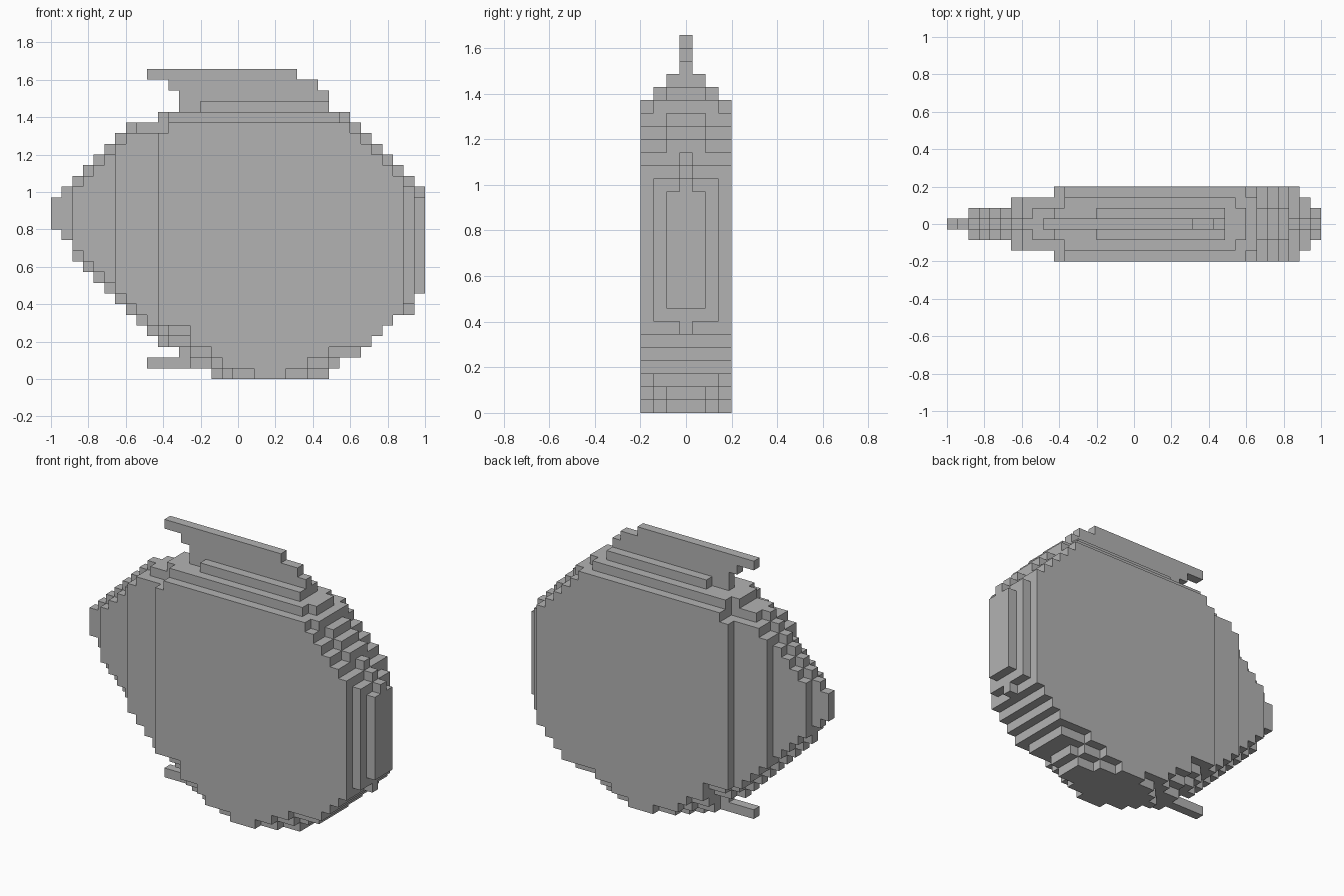
import bpy
import bmesh
from mathutils import Vector

cube = bpy.data.objects.get("Cube")
if cube:
    bpy.data.objects.remove(cube, do_unlink=True)

UNIT = 2 / 35          # edge of one block
HALF_LENGTH = 17.5     # half the length in blocks

grey = bpy.data.materials.new("plain_grey")
grey.use_nodes = True
colour = (0.45, 0.45, 0.45, 1)
grey.diffuse_color = colour
grey.node_tree.nodes["Principled BSDF"].inputs["Base Color"].default_value = colour

# Stepped belly and back rows that leave the diagonal rule: row -> (start, end)
SPECIAL = [
    {0: (15, 26), 1: (15, 27), 2: (12, 29), 24: (10, 28)},
    {0: (16, 26), 1: (13, 27), 2: (13, 29), 24: (10, 28)},
    {0: (17, 24), 1: (15, 26), 2: (13, 29), 3: (13, 30), 4: (11, 31),
     23: (11, 29), 24: (11, 27)},
    {0: (19, 22), 1: (16, 24), 2: (15, 26), 3: (13, 30), 4: (13, 31),
     23: (11, 28), 24: (0, 0)},
]
BACK_LIMIT = (0, 2, 6, 10)
FRONT_LIMIT = (35, 35, 34, 33)


def body_span(row, layer):
    """Block range along x for one row of a layer, counted from the middle."""
    if row in SPECIAL[layer]:
        return SPECIAL[layer][row]
    core = layer == 0
    low = 13 - row if core and row < 12 else 14 - row
    start = max(BACK_LIMIT[layer], low, row - (16 if core else 15))
    # rounded end: diagonal above, stepped edge below
    lag = 0 if core or (layer == 1 and row > 19) else 1
    end = min(FRONT_LIMIT[layer], 52 - lag - row)
    if row < 6:
        end = min(end, 27 + row)
    elif row == 6:
        end = min(end, 34 if core else 33)
    elif row == 7:
        end = min(end, 34)
    return start, end


def blocks(row, layer, start, end):
    return {(x, y, row) for x in range(start, end) for y in {layer, -layer}}


# Body: layers get smaller toward the sides
body = set()
for layer in range(4):
    for row in range(25):
        body |= blocks(row, layer, *body_span(row, layer))

# Top fin: thin swept blade on a wider foot
top_fin = blocks(25, 1, 14, 26)
for row, start, end in ((25, 12, 26), (26, 12, 26), (27, 11, 25), (28, 9, 23)):
    top_fin |= blocks(row, 0, start, end)

# Lower fin: short thin spur
lower_fin = blocks(1, 0, 9, 15)

parts = {"body": body, "top_fin": top_fin, "lower_fin": lower_fin}
solid = set().union(*parts.values())


def build(name, cells):
    """Skin the outside of the blocks and merge flat areas."""
    bm = bmesh.new()
    corners = {}

    def corner(p):
        key = tuple(round(2 * c) for c in p)
        if key not in corners:
            corners[key] = bm.verts.new(p * UNIT)
        return corners[key]

    for cell in cells:
        centre = Vector(cell) + Vector((0.5 - HALF_LENGTH, 0, 0.5))
        for axis in range(3):
            for sign in (-1, 1):
                beside = list(cell)
                beside[axis] += sign
                if tuple(beside) in solid:
                    continue
                n, u, v = Vector(), Vector(), Vector()
                n[axis] = sign / 2
                u[(axis + 1) % 3] = 0.5
                v[(axis + 2) % 3] = sign / 2
                ring = (n - u - v, n + u - v, n + u + v, n - u + v)
                bm.faces.new([corner(centre + r) for r in ring])
    bmesh.ops.dissolve_limit(bm, angle_limit=0.01, verts=bm.verts[:],
                             edges=bm.edges[:])
    mesh = bpy.data.meshes.new(name)
    bm.to_mesh(mesh)
    bm.free()
    mesh.materials.append(grey)
    bpy.context.collection.objects.link(bpy.data.objects.new(name, mesh))


for part, cells in parts.items():
    build(part, cells)
